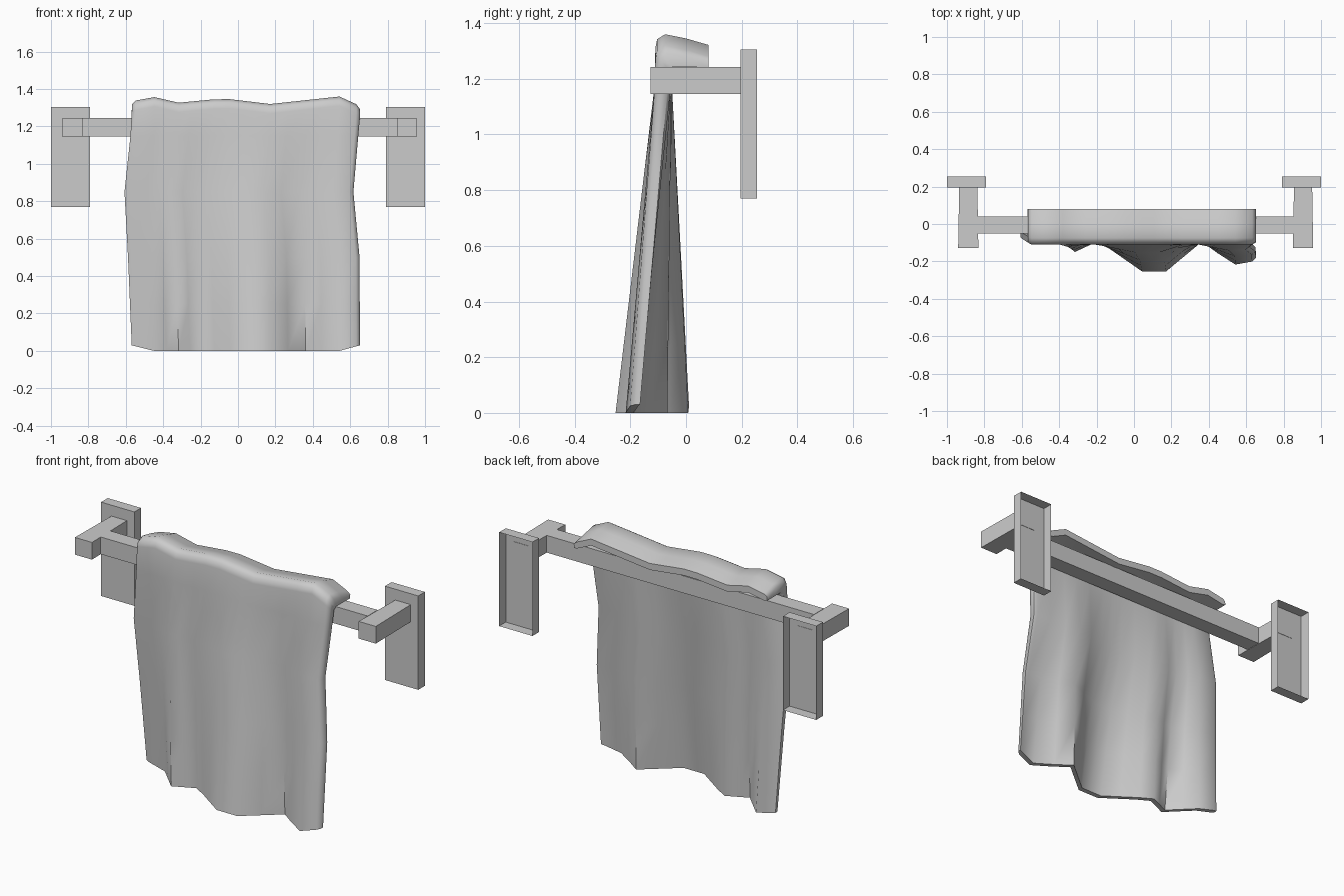
import bpy, bmesh

if "Cube" in bpy.data.objects:
    bpy.data.objects.remove(bpy.data.objects["Cube"])


def add_object(name, bm):
    mesh = bpy.data.meshes.new(name)
    bm.to_mesh(mesh)
    bm.free()
    obj = bpy.data.objects.new(name, mesh)
    bpy.context.collection.objects.link(obj)
    return obj


def box(name, x, y, z, open_back=False, back_scale=1.0):
    """Box from (min, max) ranges; the +y end can be open or narrower."""
    bm = bmesh.new()
    bmesh.ops.create_cube(bm, size=1)
    cx = sum(x) / 2
    if open_back:
        back = [f for f in bm.faces if f.normal.y > 0.9]
        bmesh.ops.delete(bm, geom=back, context='FACES_ONLY')
    for v in bm.verts:
        s = back_scale if v.co.y > 0 else 1.0
        v.co = (cx + v.co.x * (x[1] - x[0]) * s,
                y[0] + (v.co.y + 0.5) * (y[1] - y[0]),
                z[0] + (v.co.z + 0.5) * (z[1] - z[0]))
    return add_object(name, bm)


def interp(t, pts):
    """Piecewise linear lookup."""
    if t <= pts[0][0]:
        return pts[0][1]
    for (a, p), (b, q) in zip(pts, pts[1:]):
        if t <= b:
            return p + (q - p) * (t - a) / (b - a)
    return pts[-1][1]


# Wall plates (hollow at the back), arms and rail
for side, sign, cx in (("left", -1, -0.886), ("right", 1, 0.904)):
    box(f"{side}_wall_plate", sorted((sign * 0.79, sign)), (0.195, 0.255),
        (0.77, 1.305), open_back=True)
    box(f"{side}_arm", (cx - 0.054, cx + 0.054), (-0.127, 0.197),
        (1.145, 1.243), back_scale=0.9)
box("rail", (-0.835, 0.853), (-0.05, 0.04), (1.147, 1.245))

# Towel shape: top ridge height, hem folds and side outlines
TOP = [(-0.57, 1.335), (-0.45, 1.357), (-0.32, 1.327), (-0.08, 1.35),
       (0.17, 1.32), (0.54, 1.36), (0.65, 1.31)]
HEM = [(-0.57, -0.015), (-0.45, -0.02), (-0.32, -0.15), (-0.2, -0.095),
       (-0.13, -0.135), (0.04, -0.253), (0.17, -0.253), (0.36, -0.095),
       (0.53, -0.217), (0.61, -0.215), (0.65, -0.19)]
LEFT = [(0, -0.567), (0.5, -0.588), (0.85, -0.607), (1.15, -0.575), (1.3, -0.567)]
RIGHT = [(0, 0.652), (0.5, 0.65), (0.85, 0.617), (1.15, 0.643), (1.25, 0.652)]
COLUMNS = [-0.57, -0.55, -0.45, -0.385, -0.32, -0.26, -0.2, -0.13, -0.045,
           0.04, 0.105, 0.17, 0.265, 0.36, 0.445, 0.54, 0.63, 0.65]


def column(x):
    """Outer and inner (y, z) points of the towel from hem to back edge."""
    top, hem = interp(x, TOP), interp(x, HEM)
    z0 = interp(x, [(-0.57, 0.03), (-0.45, 0), (0.54, 0), (0.65, 0.03)])
    outer, inner = [], []
    for z in (z0, 0.25, 0.5, 0.85, 1.15):
        t = z / 1.2
        outer.append((hem + (-0.11 - hem) * t, z))
        inner.append((hem + 0.028 + (-0.052 - hem - 0.028) * t, z))
    outer += [(-0.11, top - 0.05), (-0.104, top - 0.018), (-0.075, top),
              (0.0, top - 0.015), (0.08, top - 0.038)]
    inner += [(-0.052, 1.215), (-0.052, top - 0.095), (-0.04, top - 0.085),
              (0.0, top - 0.08), (0.08, top - 0.075)]
    return outer, inner


# Towel: one closed loop per column, bridged along x
bm = bmesh.new()
loops = []
for i, x in enumerate(COLUMNS):
    outer, inner = column(x)
    if i in (0, len(COLUMNS) - 1):      # thinner rounded side edges
        k = 0.2
        outer, inner = (
            [(a[0] + (b[0] - a[0]) * k, a[1] + (b[1] - a[1]) * k) for a, b in zip(outer, inner)],
            [(b[0] + (a[0] - b[0]) * k, b[1] + (a[1] - b[1]) * k) for a, b in zip(outer, inner)])
    f = (x + 0.57) / 1.22
    ring = []
    for y, z in outer + inner[::-1]:
        lo, hi = interp(z, LEFT), interp(z, RIGHT)
        ring.append(bm.verts.new((lo + (hi - lo) * f, y, z)))
    loops.append(ring)
n = len(loops[0])
for a, b in zip(loops, loops[1:]):
    for j in range(n):
        k = (j + 1) % n
        bm.faces.new((a[j], a[k], b[k], b[j]))
for ring in (loops[0], loops[-1]):      # side edges
    for j in range(n // 2 - 1):
        bm.faces.new((ring[j], ring[j + 1], ring[n - 2 - j], ring[n - 1 - j]))
bmesh.ops.recalc_face_normals(bm, faces=bm.faces)
towel = add_object("towel", bm)
bpy.context.view_layer.objects.active = towel
towel.select_set(True)
bpy.ops.object.shade_smooth_by_angle(angle=1.05)
